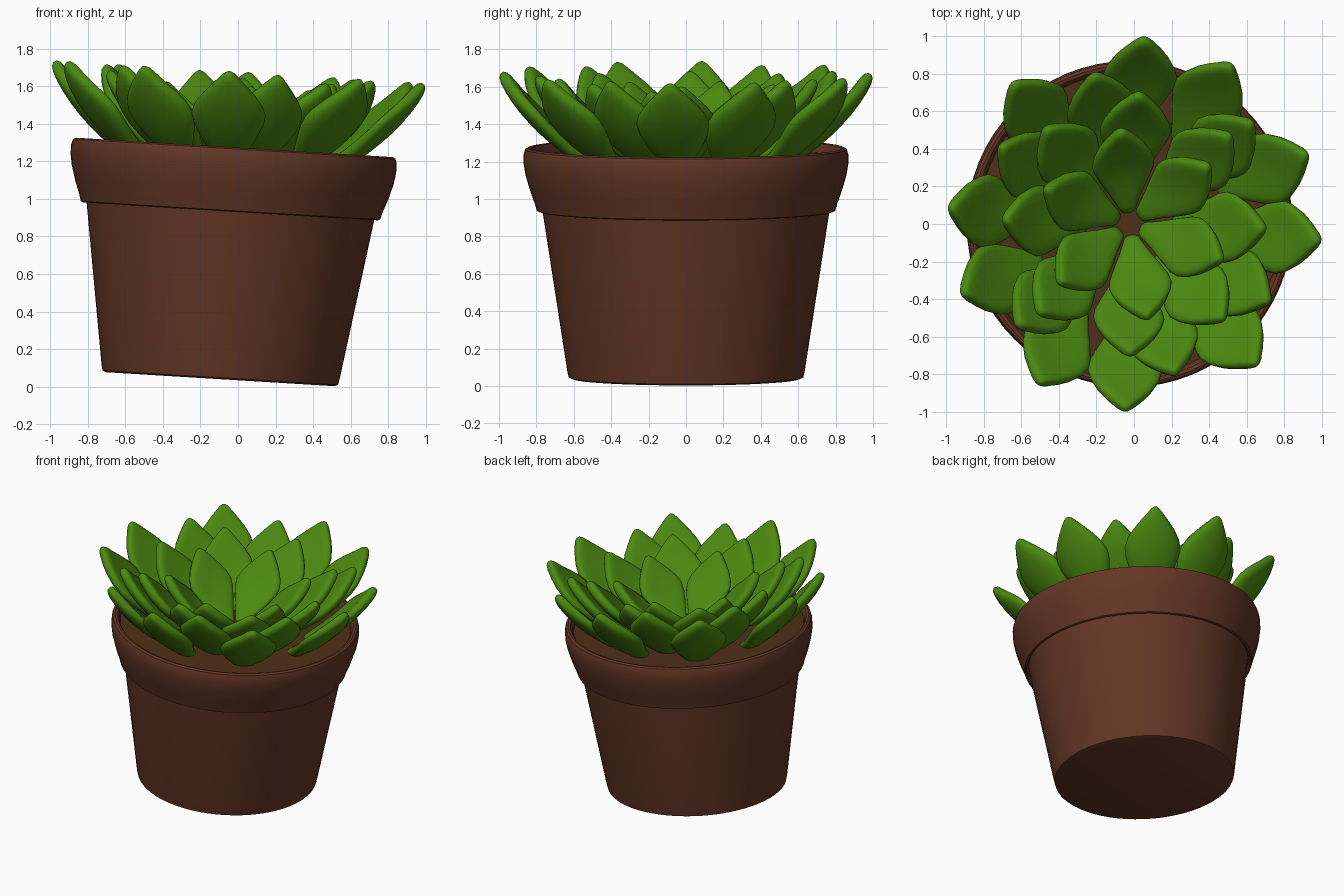
import bpy, bmesh, math
from mathutils import Matrix, Vector

if "Cube" in bpy.data.objects:
    bpy.data.objects.remove(bpy.data.objects["Cube"])

# The whole model leans slightly towards +x
LEAN = Matrix.Translation((-0.095, 0, 0.04)) @ Matrix.Rotation(math.radians(3.5), 4, 'Y')


def material(name, color):
    m = bpy.data.materials.new(name)
    m.diffuse_color = (*color, 1)
    m.use_nodes = True
    m.node_tree.nodes["Principled BSDF"].inputs["Base Color"].default_value = m.diffuse_color
    return m


clay = material("clay", (0.125, 0.037, 0.018))
earth = material("earth", (0.08, 0.03, 0.009))
green = material("leaf_green", (0.07, 0.25, 0.005))


def finish(name, bm, mat, matrix, angle):
    bmesh.ops.remove_doubles(bm, verts=bm.verts, dist=1e-5)
    bmesh.ops.recalc_face_normals(bm, faces=bm.faces)
    me = bpy.data.meshes.new(name)
    bm.to_mesh(me)
    bm.free()
    me.materials.append(mat)
    ob = bpy.data.objects.new(name, me)
    bpy.context.collection.objects.link(ob)
    ob.matrix_world = matrix
    bpy.ops.object.select_all(action='DESELECT')
    bpy.context.view_layer.objects.active = ob
    ob.select_set(True)
    bpy.ops.object.shade_smooth_by_angle(angle=math.radians(angle))


def skin(bm, rings):
    # joins equal-sized rings into a tube and closes both ends
    rows = [[bm.verts.new(p) for p in r] for r in rings]
    n = len(rows[0])
    for a, b in zip(rows, rows[1:]):
        for i in range(n):
            j = (i + 1) % n
            bm.faces.new((a[i], a[j], b[j], b[i]))
    bm.faces.new(rows[0])
    bm.faces.new(rows[-1])


def lathe(name, profile, mat, n=64):
    bm = bmesh.new()
    skin(bm, [[(r * math.cos(2 * math.pi * i / n), r * math.sin(2 * math.pi * i / n), z)
               for i in range(n)] for r, z in profile])
    finish(name, bm, mat, LEAN, 35)


# Pot with thick rolled rim, and the soil inside
lathe("pot", [(0.61, 0), (0.628, 0.008), (0.635, 0.04), (0.77, 0.915), (0.785, 0.895),
              (0.798, 0.90), (0.808, 0.935), (0.835, 1.01), (0.858, 1.09), (0.868, 1.15),
              (0.868, 1.20), (0.860, 1.228), (0.845, 1.236), (0.828, 1.232),
              (0.815, 1.215), (0.808, 1.18), (0.80, 1.12)], clay)
lathe("soil", [(0.80, 1.15), (0.808, 1.185), (0.4, 1.185), (0.02, 1.185)], earth)

# Leaf outline: (position along leaf, half width, thickness factor)
OUTLINE = [(0, .20, .5), (.08, .32, .8), (.2, .52, 1), (.35, .78, 1), (.48, .95, 1),
           (.58, 1.0, 1), (.68, .92, 1), (.78, .73, .98), (.87, .49, .92), (.94, .28, .8),
           (.98, .15, .6), (1.0, .05, .25)]


def leaf(name, angle, base, ctrl, tip, half, thick):
    b, c, t = (Vector((p[0], 0, p[1])) for p in (base, ctrl, tip))
    side = Vector((0, 1, 0))
    rings = []
    for u, w, th in OUTLINE:
        p = (1 - u) ** 2 * b + 2 * u * (1 - u) * c + u * u * t
        d = (2 * (1 - u) * (c - b) + 2 * u * (t - c)).normalized()
        up = d.cross(side)
        ring = []
        for i in range(16):
            a = 2 * math.pi * i / 16
            ca, sa = math.cos(a), math.sin(a)
            x = math.copysign(abs(ca) ** 0.75, ca)
            y = math.copysign(abs(sa) ** 0.75, sa)
            cup = 0.16 * half * (w * x) ** 2      # edges curl inwards
            ring.append(p + side * (half * w * x) + up * (thick * th * y + cup))
        rings.append(ring)
    bm = bmesh.new()
    skin(bm, rings)
    finish(name, bm, green, LEAN @ Matrix.Rotation(math.radians(angle), 4, 'Z'), 80)


# Rosette rings: angles, base, control and tip (radius, height), half width
half_outer = [87, 59, 22, -5, -49]
half_second = [41, -30, -75]
RINGS = [
    ("outer_leaf", half_outer + [a + 180 for a in half_outer],
     (.49, 1.15), (.80, 1.31), (.985, 1.635), .198),
    ("second_leaf", half_second + [a + 180 for a in half_second],
     (.35, 1.15), (.65, 1.30), (.82, 1.63), .192),
    ("middle_leaf", [88 - 45 * i for i in range(8)],
     (.22, 1.16), (.52, 1.29), (.69, 1.60), .19),
    ("inner_leaf", [98 - 60 * i for i in range(6)],
     (.06, 1.16), (.35, 1.27), (.50, 1.56), .168),
]
for name, angles, base, ctrl, tip, half in RINGS:
    for i, a in enumerate(angles):
        leaf(f"{name}_{i + 1}", a, base, ctrl, tip, half, 0.042)
